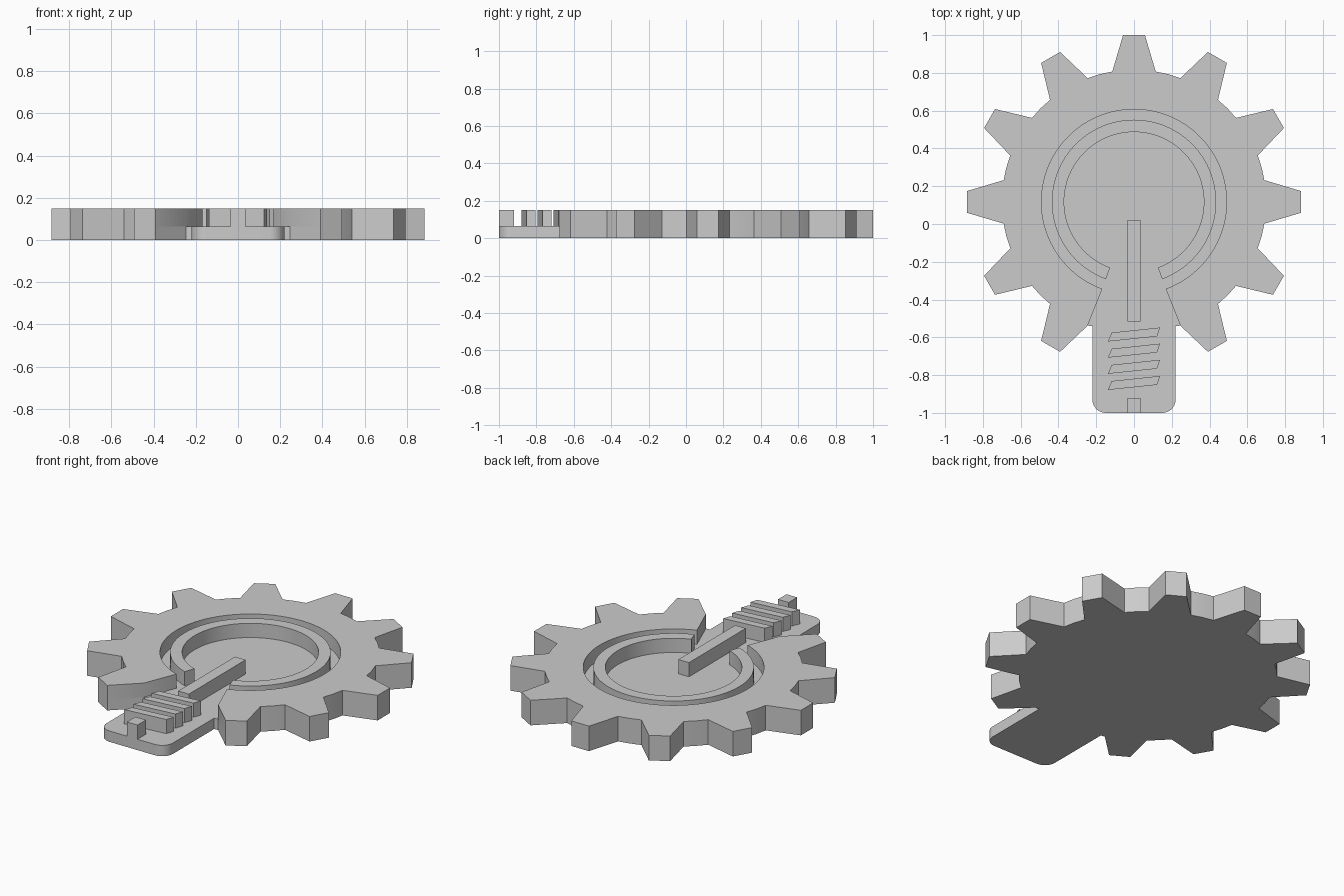
import bpy, bmesh
from math import radians, sin, cos
from mathutils import Matrix, Vector

if "Cube" in bpy.data.objects:
    bpy.data.objects.remove(bpy.data.objects["Cube"], do_unlink=True)

grey = bpy.data.materials.new("light grey")
grey.use_nodes = True
COLOUR = (0.6, 0.6, 0.6, 1)
grey.diffuse_color = COLOUR
grey.node_tree.nodes["Principled BSDF"].inputs["Base Color"].default_value = COLOUR

CENTRE = Vector((0, 0.117))
FLOOR, TOP = 0.065, 0.15
ROOT, TIP = 0.70, 0.883
GAP = 20          # half angle of the opening, measured from -y


def polar(radius, degrees):
    """Point around the wheel centre, angle counted from -y towards +x."""
    a = radians(degrees)
    return CENTRE + radius * Vector((sin(a), -cos(a)))


def arc(radius, start, end, steps):
    return [polar(radius, start + (end - start) * i / steps) for i in range(steps + 1)]


def prism(name, outline, z0, z1, bottom=True):
    """Extrude a flat outline; raised parts are left open underneath."""
    bm = bmesh.new()
    base = bm.faces.new([bm.verts.new((p[0], p[1], z0)) for p in outline])
    base.normal_update()
    if base.normal.z < 0:
        base.normal_flip()
    top = bmesh.ops.extrude_face_region(bm, geom=[base], use_keep_orig=True)["geom"]
    bmesh.ops.translate(bm, vec=(0, 0, z1 - z0),
                        verts=[v for v in top if isinstance(v, bmesh.types.BMVert)])
    bmesh.ops.recalc_face_normals(bm, faces=bm.faces)
    if not bottom:
        bmesh.ops.delete(bm, geom=[f for f in bm.faces if f.normal.z < -0.9], context='FACES')
    mesh = bpy.data.meshes.new(name)
    bm.to_mesh(mesh)
    bm.free()
    mesh.materials.append(grey)
    obj = bpy.data.objects.new(name, mesh)
    bpy.context.collection.objects.link(obj)
    bpy.ops.object.select_all(action='DESELECT')
    obj.select_set(True)
    bpy.context.view_layer.objects.active = obj
    bpy.ops.object.shade_smooth_by_angle(angle=radians(25))
    return obj


def box(name, x, y0, y1):
    return prism(name, [(-x, y0), (x, y0), (x, y1), (-x, y1)], FLOOR, TOP, False)


# Toothed rim outline: eleven teeth, the twelfth place is the opening
rim = []
for n in range(1, 12):
    turn = Matrix.Rotation(radians(30 * n), 2)
    for side, r in ((-0.115, 0.69), (-0.058, TIP), (0.058, TIP), (0.115, 0.69)):
        rim.append(CENTRE + turn @ Vector((side, -r)))
    if n < 11:
        rim.append(polar(ROOT, 30 * n + 15))

# Rounded handle tab outline, from the left side round to the right
WIDTH, CORNER = 0.22, 0.07
tab = [Vector((-WIDTH, -0.54))]
for sx, start in ((-1, 180), (1, 270)):
    for i in range(9):
        a = radians(start + 90 * i / 8)
        tab.append(Vector((sx * (WIDTH - CORNER) + CORNER * cos(a),
                           -1 + CORNER + CORNER * sin(a))))
tab.append(Vector((WIDTH, -0.54)))

prism("base_plate", rim + tab, 0, FLOOR)

# Raised wheel body and the inner ring, both open at the front
prism("wheel_body", rim + arc(0.49, 360 - GAP, GAP, 96), FLOOR, TOP, False)
prism("inner_ring", arc(0.435, GAP, 360 - GAP, 96) + arc(0.37, 360 - GAP, GAP, 96),
      FLOOR, TOP, False)

# Plunger bar, slanted spring coils and end stop
box("plunger_bar", 0.035, -0.515, 0.022)
for n in range(4):
    shift = -0.0855 * n
    coil = [(-0.138, -0.622), (0.122, -0.595), (0.138, -0.548), (-0.118, -0.575)]
    prism(f"spring_coil_{n + 1}", [(x, y + shift) for x, y in coil], FLOOR, TOP, False)
box("end_stop", 0.035, -1, -0.92)
